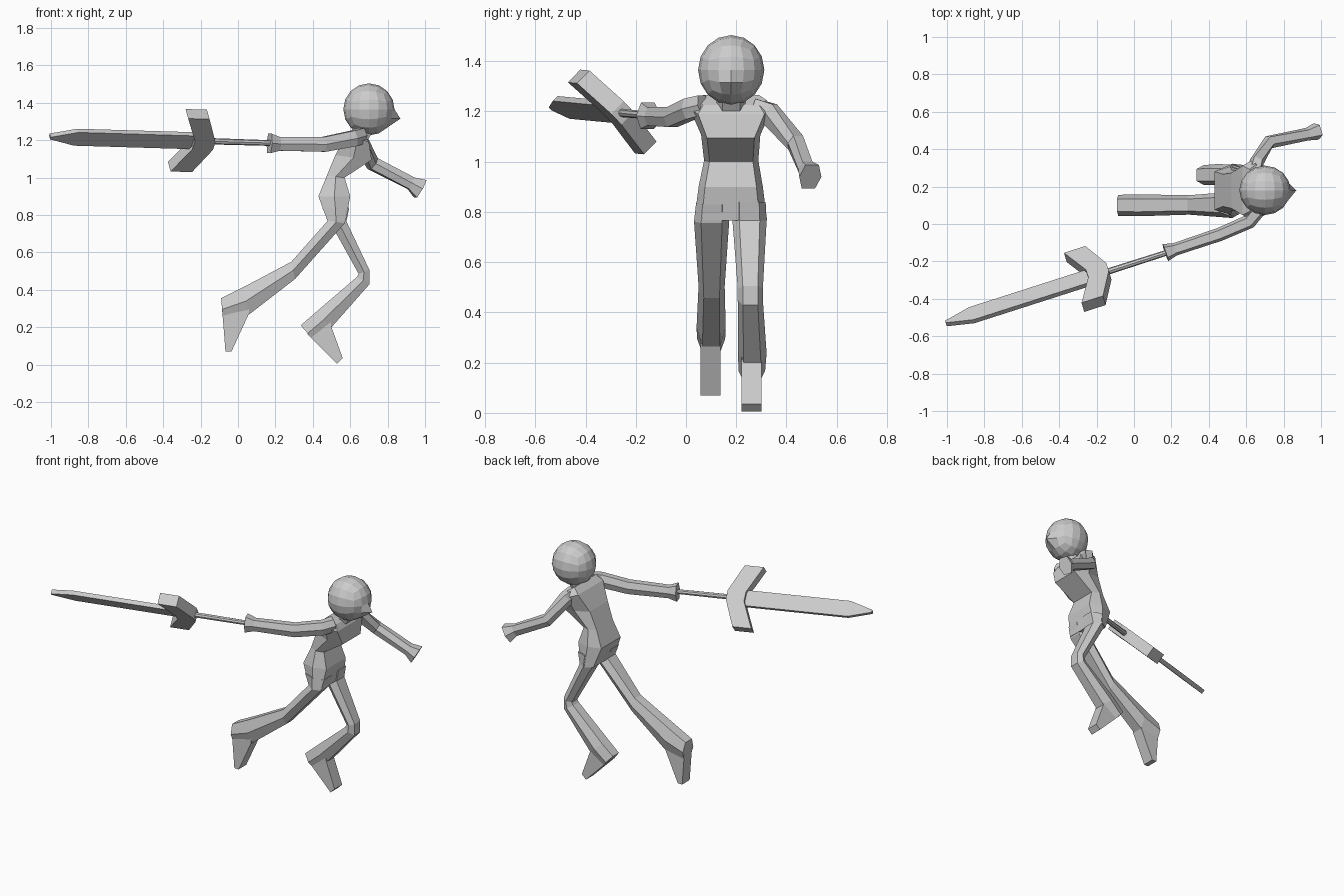
import bpy, bmesh, math
from mathutils import Vector as V


def finish(name, bm):
    bmesh.ops.recalc_face_normals(bm, faces=bm.faces)
    me = bpy.data.meshes.new(name)
    bm.to_mesh(me)
    bm.free()
    ob = bpy.data.objects.new(name, me)
    bpy.context.collection.objects.link(ob)
    return ob


def loft(name, rings, flat=0.6):
    """Six-sided loft; each ring is (centre, half vector u, half vector v)."""
    shape = [(1, -flat), (1, flat), (0, 1), (-1, flat), (-1, -flat), (0, -1)]
    bm = bmesh.new()
    rows = [[bm.verts.new(c + u * a + v * b) for a, b in shape] for c, u, v in rings]
    for r0, r1 in zip(rows, rows[1:]):
        for i in range(6):
            j = (i + 1) % 6
            bm.faces.new((r0[i], r0[j], r1[j], r1[i]))
    bm.faces.new(rows[0])
    bm.faces.new(rows[-1])
    return finish(name, bm)


def side_loft(name, sections, flat=0.6):
    """Sections (x0, z0, x1, z1, y, half width) read from the side outline."""
    rings = []
    for x0, z0, x1, z1, y, w in sections:
        a, b = V((x0, y, z0)), V((x1, y, z1))
        rings.append(((a + b) / 2, (b - a) / 2, V((0, w, 0))))
    return loft(name, rings, flat)


def tube_loft(name, path, flat=0.6):
    """Path points (x, y, z, vertical radius, sideways radius)."""
    pts = [V(p[:3]) for p in path]
    rings = []
    for i, p in enumerate(path):
        t = (pts[min(i + 1, len(pts) - 1)] - pts[max(i - 1, 0)]).normalized()
        side = t.cross(V((0, 0, 1))).normalized()
        rings.append((pts[i], side.cross(t) * p[3], side * p[4]))
    return loft(name, rings, flat)


# Torso and neck
side_loft("torso", [
    (0.48, 0.765, 0.575, 0.765, 0.178, 0.145),
    (0.43, 0.90, 0.60, 0.90, 0.178, 0.128),
    (0.475, 1.01, 0.57, 1.00, 0.18, 0.108),
    (0.52, 1.12, 0.715, 1.095, 0.178, 0.118),
    (0.58, 1.23, 0.70, 1.19, 0.18, 0.165),
    (0.62, 1.265, 0.68, 1.225, 0.18, 0.14)], 0.8)
side_loft("neck", [
    (0.61, 1.22, 0.68, 1.18, 0.18, 0.06),
    (0.66, 1.30, 0.73, 1.26, 0.18, 0.055)])

# Trailing leg and foot
side_loft("trailing_leg", [
    (0.45, 0.84, 0.59, 0.83, 0.105, 0.065),
    (0.48, 0.77, 0.57, 0.755, 0.102, 0.07),
    (0.285, 0.55, 0.305, 0.458, 0.102, 0.052),
    (0.03, 0.415, 0.055, 0.265, 0.1, 0.058),
    (-0.09, 0.355, -0.08, 0.235, 0.1, 0.056)])
side_loft("trailing_foot", [
    (-0.085, 0.29, 0.06, 0.30, 0.097, 0.04),
    (-0.08, 0.235, 0.055, 0.265, 0.097, 0.04),
    (-0.067, 0.07, -0.035, 0.07, 0.097, 0.04)], 1)

# Leading leg and foot
side_loft("leading_leg", [
    (0.46, 0.84, 0.595, 0.84, 0.252, 0.065),
    (0.49, 0.765, 0.58, 0.765, 0.253, 0.068),
    (0.645, 0.485, 0.703, 0.505, 0.256, 0.05),
    (0.635, 0.468, 0.703, 0.43, 0.256, 0.05),
    (0.41, 0.275, 0.50, 0.20, 0.264, 0.057),
    (0.335, 0.21, 0.41, 0.125, 0.262, 0.053)])
side_loft("leading_foot", [
    (0.37, 0.165, 0.49, 0.24, 0.26, 0.04),
    (0.41, 0.125, 0.50, 0.20, 0.26, 0.04),
    (0.53, 0.005, 0.56, 0.035, 0.26, 0.04)], 1)

# Arms with flared cuffs
tube_loft("sword_arm", [
    (0.66, 0.07, 1.225, 0.04, 0.04),
    (0.62, 0.015, 1.21, 0.042, 0.038),
    (0.46, -0.055, 1.178, 0.04, 0.036),
    (0.22, -0.135, 1.18, 0.036, 0.034),
    (0.168, -0.153, 1.183, 0.052, 0.048)])
tube_loft("free_arm", [
    (0.645, 0.27, 1.21, 0.042, 0.042),
    (0.655, 0.33, 1.195, 0.042, 0.038),
    (0.72, 0.437, 1.075, 0.035, 0.036),
    (0.925, 0.48, 0.97, 0.034, 0.034),
    (0.975, 0.495, 0.94, 0.054, 0.046)])

# Head: rounded cube with a pointed chin
bm = bmesh.new()
bmesh.ops.create_cube(bm, size=2)
bmesh.ops.subdivide_edges(bm, edges=bm.edges[:], cuts=3, use_grid_fill=True)
for v in bm.verts:
    d = V([math.tan(c * math.pi / 4) for c in v.co]).normalized()
    v.co = V((0.70 + d.x * 0.137, 0.18 + d.y * 0.132, 1.365 + d.z * 0.139))
chin = V((0.83, 0.18, 1.31))
min(bm.verts, key=lambda v: (v.co - chin).length).co = V((0.868, 0.18, 1.315))
finish("head", bm)

# Sword frame: along the blade, across the guard, and through the flat
origin = V((0.17, -0.155, 1.185))
along = V((-1.17, -0.375, 0.035)).normalized()
across = V((-0.09, 0.265, -0.28))
across = (across - along * across.dot(along)).normalized()
flat_dir = along.cross(across)


def plate(name, outline, half):
    """Extrude an outline of (along, across) points through the sword's flat."""
    bm = bmesh.new()
    f = bm.faces.new([bm.verts.new(origin + along * s + across * w - flat_dir * half)
                      for s, w in outline])
    ext = bmesh.ops.extrude_face_region(bm, geom=[f], use_keep_orig=True)["geom"]
    bmesh.ops.translate(bm, vec=flat_dir * half * 2,
                        verts=[g for g in ext if isinstance(g, bmesh.types.BMVert)])
    return finish(name, bm)


plate("blade", [(0.41, -0.05), (1.09, -0.05), (1.235, -0.008),
                (1.235, 0.008), (1.09, 0.05), (0.41, 0.05)], 0.014)
plate("guard", [(0.32, -0.03), (0.395, -0.2), (0.515, -0.2), (0.435, -0.03),
                (0.435, 0.03), (0.515, 0.2), (0.395, 0.2), (0.32, 0.03)], 0.036)

# Sword grip
bm = bmesh.new()
bmesh.ops.create_cone(bm, segments=8, radius1=0.015, radius2=0.017, depth=0.40, cap_ends=True)
for v in bm.verts:
    v.co = origin + along * (v.co.z + 0.14) + across * v.co.x + flat_dir * v.co.y
finish("grip", bm)
